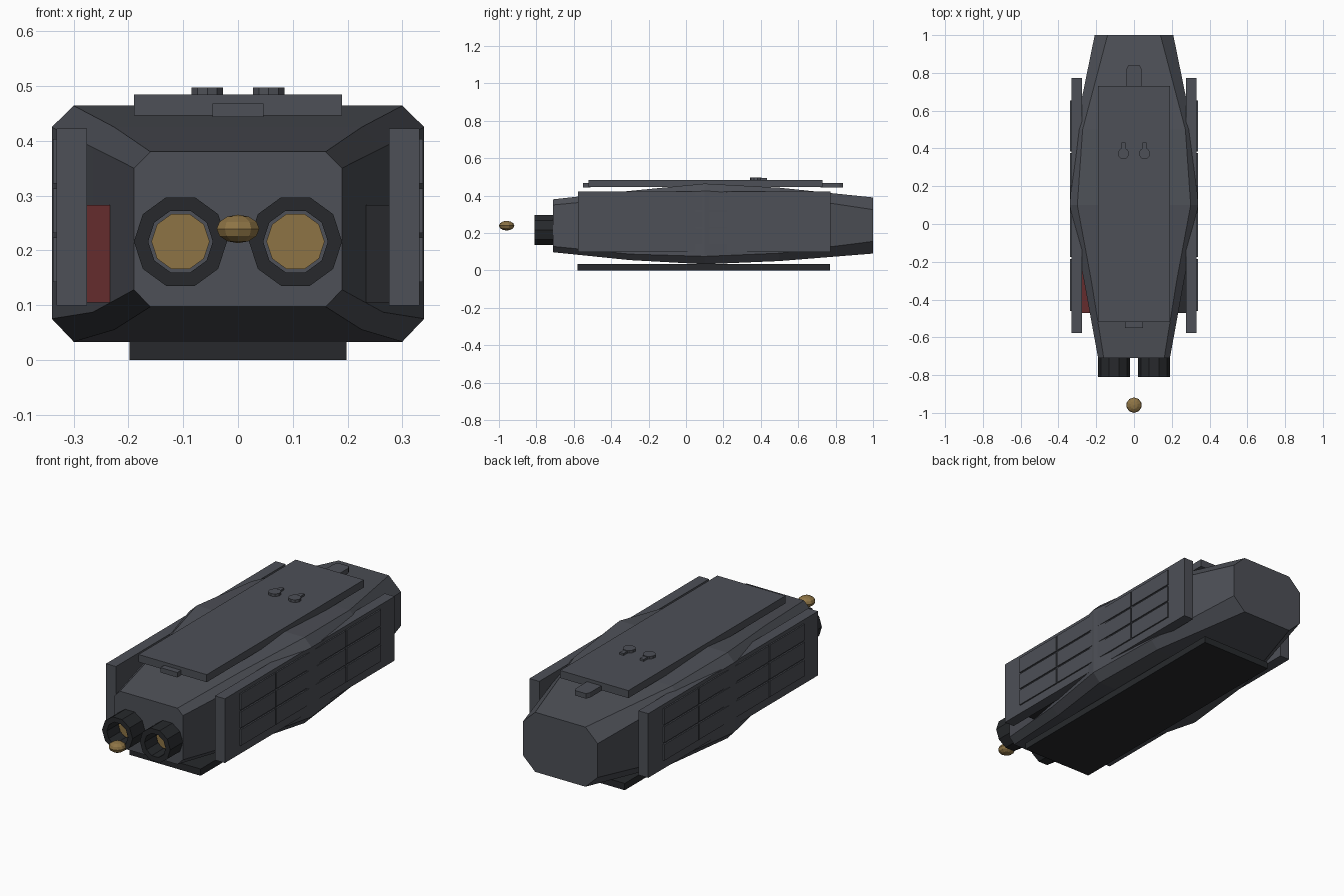
import bpy, bmesh, math
from mathutils import Matrix

if "Cube" in bpy.data.objects:
    bpy.data.objects.remove(bpy.data.objects["Cube"])


def material(name, rgb):
    m = bpy.data.materials.new(name)
    m.diffuse_color = (*rgb, 1)
    m.use_nodes = True
    m.node_tree.nodes["Principled BSDF"].inputs["Base Color"].default_value = m.diffuse_color
    return m


GREY = material("hull_grey", (0.075, 0.08, 0.095))
DARK = material("dark_grey", (0.02, 0.022, 0.025))
GOLD = material("gold", (0.27, 0.175, 0.06))
RED = material("red", (0.13, 0.025, 0.027))


def finish(name, bm, mat):
    bmesh.ops.recalc_face_normals(bm, faces=bm.faces)
    me = bpy.data.meshes.new(name)
    bm.to_mesh(me)
    bm.free()
    me.materials.append(mat)
    ob = bpy.data.objects.new(name, me)
    bpy.context.collection.objects.link(ob)
    return ob


def add_box(bm, x0, x1, y0, y1, z0, z1):
    m = Matrix.Translation(((x0 + x1) / 2, (y0 + y1) / 2, (z0 + z1) / 2))
    bmesh.ops.create_cube(bm, size=1, matrix=m @ Matrix.Diagonal((abs(x1 - x0), y1 - y0, z1 - z0, 1)))


def box(name, dims, mat=GREY):
    bm = bmesh.new()
    add_box(bm, *dims)
    return finish(name, bm, mat)


def loft(bm, rings, closed=False):
    """Skin equal-length rings; either cap the ends or join last to first."""
    vs = [[bm.verts.new(p) for p in r] for r in rings]
    n = len(vs[0])
    pairs = list(zip(vs, vs[1:])) + ([(vs[-1], vs[0])] if closed else [])
    for a, b in pairs:
        for i in range(n):
            j = (i + 1) % n
            bm.faces.new((a[i], a[j], b[j], b[i]))
    if not closed:
        bm.faces.new(vs[0])
        bm.faces.new(vs[-1])


# Hull: chamfered sections (y, half width, half flat, z bottom, z low, z high, z top)
sections = [
    (-0.71, 0.19, 0.16, 0.097, 0.128, 0.35, 0.38),
    (-0.30, 0.265, 0.226, 0.055, 0.087, 0.388, 0.425),
    (0.10, 0.34, 0.30, 0.033, 0.075, 0.425, 0.464),
    (0.50, 0.31, 0.272, 0.05, 0.092, 0.40, 0.442),
    (1.00, 0.208, 0.14, 0.09, 0.155, 0.325, 0.39),
]
bm = bmesh.new()
loft(bm, [[(f, y, zb), (w, y, zl), (w, y, zh), (f, y, zt),
           (-f, y, zt), (-w, y, zh), (-w, y, zl), (-f, y, zb)]
          for y, w, f, zb, zl, zh, zt in sections])
finish("hull", bm, GREY)

# Belly slab, roof plate and its end tabs
box("belly_slab", (-0.198, 0.198, -0.58, 0.77, 0, 0.034), DARK)
box("roof_plate", (-0.19, 0.19, -0.52, 0.73, 0.446, 0.484))
box("rear_tab", (-0.047, 0.047, -0.55, -0.51, 0.443, 0.468))
bm = bmesh.new()
loft(bm, [[(-0.04, 0.72, z), (0.04, 0.72, z), (0.04, 0.82, z), (0.03, 0.84, z),
           (-0.03, 0.84, z), (-0.04, 0.82, z)] for z in (0.443, 0.468)])
finish("nose_tab", bm, GREY)

for s, side in ((-1, "left"), (1, "right")):
    # Roof hatch studs
    bm = bmesh.new()
    bmesh.ops.create_cone(bm, cap_ends=True, segments=10, radius1=0.03, radius2=0.03, depth=0.03,
                          matrix=Matrix.Translation((s * 0.056, 0.373, 0.482)))
    add_box(bm, s * 0.056 - 0.011, s * 0.056 + 0.011, 0.38, 0.432, 0.47, 0.494)
    finish(side + "_roof_stud", bm, GREY)

    # Side armour slab with raised grid tiles
    box(side + "_side_panel", (s * 0.276, s * 0.331, -0.577, 0.773, 0.099, 0.422))
    bm = bmesh.new()
    for y0, y1 in ((-0.46, -0.184), (-0.176, 0.10), (0.11, 0.376), (0.384, 0.655)):
        for z0 in (0.142, 0.232, 0.322):
            add_box(bm, s * 0.325, s * 0.338, y0, y1, z0, z0 + 0.081)
    finish(side + "_panel_tiles", bm, GREY)

    # Inner side lamp blocks
    box(side + "_inner_block", (s * 0.233, s * 0.278, -0.472, 0.1, 0.105, 0.283), RED if s < 0 else DARK)

    # Engine nozzle: open tube
    cx, cz, n = s * 0.105, 0.216, 10

    def ring(r, y):
        return [(cx + r * math.cos(2 * math.pi * i / n), y, cz + r * math.sin(2 * math.pi * i / n))
                for i in range(n)]

    bm = bmesh.new()
    loft(bm, [ring(0.085, -0.81), ring(0.085, -0.705), ring(0.059, -0.705), ring(0.059, -0.81)], closed=True)
    finish(side + "_nozzle", bm, DARK)
    # Glowing disc inside the nozzle
    bm = bmesh.new()
    loft(bm, [ring(0.053, -0.725), ring(0.053, -0.705)])
    finish(side + "_nozzle_disc", bm, GOLD)

# Flattened trailing orb
bm = bmesh.new()
bmesh.ops.create_uvsphere(bm, u_segments=10, v_segments=6, radius=1,
                          matrix=Matrix.Translation((0, -0.959, 0.239)) @ Matrix.Diagonal((0.041, 0.041, 0.026, 1)))
finish("trailing_orb", bm, GOLD)
